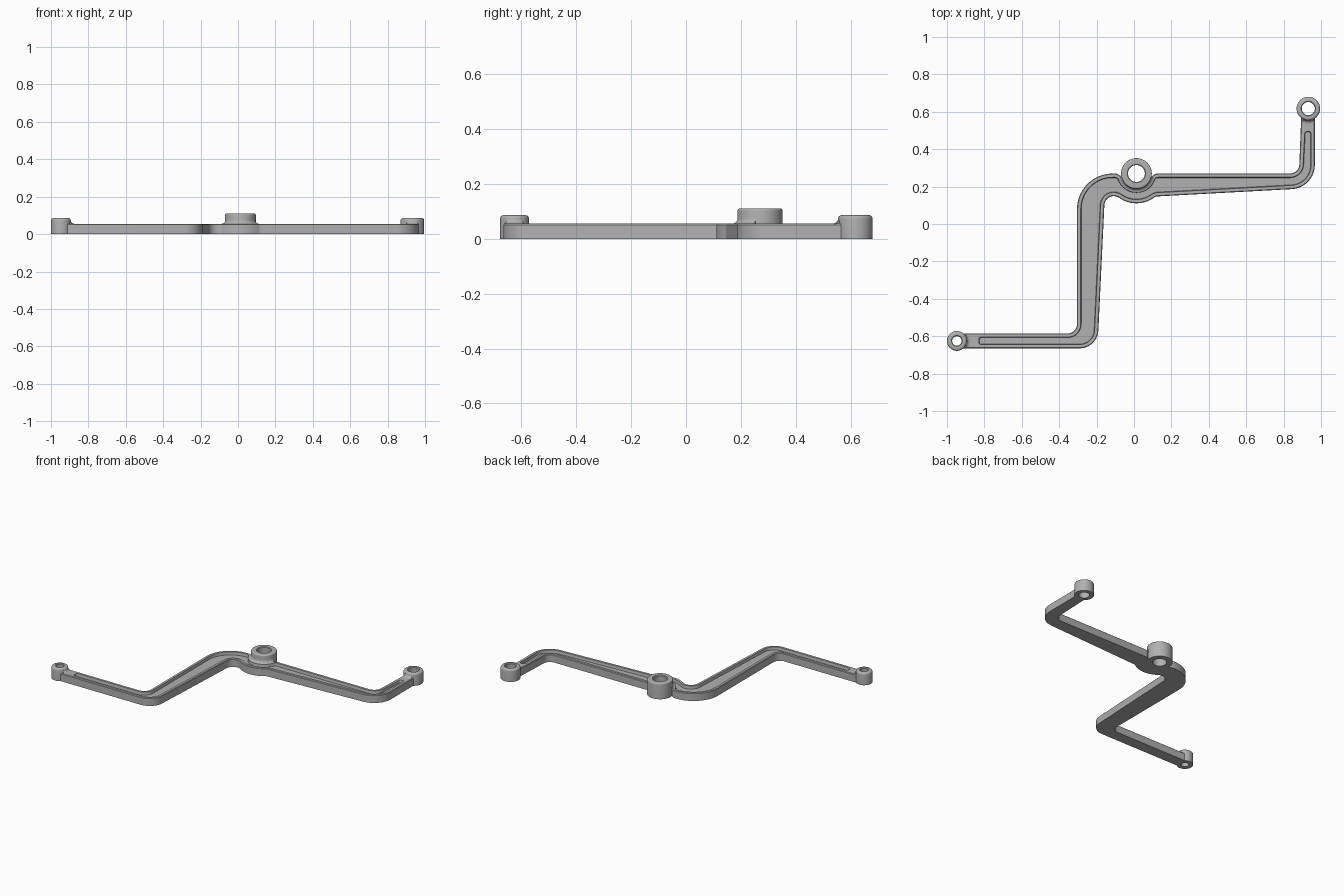
import bpy, bmesh
from math import sin, cos, tan, pi, radians, acos
from mathutils import Vector

cube = bpy.data.objects.get("Cube")
if cube:
    bpy.data.objects.remove(cube, do_unlink=True)

metal = bpy.data.materials.new("cast_grey")
metal.use_nodes = True
grey = (0.44, 0.44, 0.44, 1)
metal.diffuse_color = grey
metal.node_tree.nodes["Principled BSDF"].inputs["Base Color"].default_value = grey

HUB = Vector((0.013, 0.27))
TOP = 0.055


def finish(bm, name):
    bmesh.ops.recalc_face_normals(bm, faces=bm.faces)
    mesh = bpy.data.meshes.new(name)
    bm.to_mesh(mesh)
    bm.free()
    mesh.materials.append(metal)
    ob = bpy.data.objects.new(name, mesh)
    bpy.context.collection.objects.link(ob)
    bpy.ops.object.select_all(action='DESELECT')
    ob.select_set(True)
    bpy.context.view_layer.objects.active = ob
    bpy.ops.object.shade_smooth_by_angle(angle=radians(30))


def rounded(corners):
    """Polygon with a tangent arc at every (x, y, radius) corner."""
    pts, n = [], len(corners)
    for i, (x, y, r) in enumerate(corners):
        p = Vector((x, y))
        if r == 0:
            pts.append(p)
            continue
        a = (Vector(corners[i - 1][:2]) - p).normalized()
        b = (Vector(corners[(i + 1) % n][:2]) - p).normalized()
        half = acos(a.dot(b)) / 2
        centre = p + (a + b).normalized() * r / sin(half)
        start = p + a * r / tan(half) - centre
        turn = (pi - 2 * half) * (1 if a.x * b.y - a.y * b.x < 0 else -1)
        steps = max(4, int(abs(turn) / radians(8)))
        for k in range(steps + 1):
            t = turn * k / steps
            pts.append(centre + Vector((start.x * cos(t) - start.y * sin(t),
                                        start.x * sin(t) + start.y * cos(t))))
    return pts


def inset(pts, d):
    """Move a counter-clockwise loop inward with mitred joints."""
    out = []
    for i, p in enumerate(pts):
        e = (p - pts[i - 1]).normalized()
        f = (pts[(i + 1) % len(pts)] - p).normalized()
        n1, n2 = Vector((-e.y, e.x)), Vector((-f.y, f.x))
        out.append(p + (n1 + n2) * d / (1 + n1.dot(n2)))
    return out


def arm_outline(left_end, right_end, end_r):
    x, y = HUB
    return rounded([
        (left_end, -0.665, end_r), (-0.195, -0.665, 0.10),
        (-0.154, 0.192, 0.05), (x, 0.075, 0.16), (0.116, 0.147, 0.03),
        (0.967, 0.193, 0.13), (0.967, right_end, end_r),
        (0.894, right_end, end_r), (0.882, y, 0.05),
        (x + 0.09, y, 0.04), (x + 0.05, y - 0.08, 0.08),
        (x - 0.05, y - 0.08, 0.08), (x - 0.09, y, 0.04),
        (-0.305, y, 0.19), (-0.305, -0.585, 0.05), (left_end, -0.585, end_r)])


# Cranked arm with a shallow pocket inside a raised rim
bm = bmesh.new()


def ring(pts, z):
    return [bm.verts.new((p.x, p.y, z)) for p in pts]


def wall(a, b):
    n = len(a)
    for i in range(n):
        j = (i + 1) % n
        bm.faces.new((a[i], a[j], b[j], b[i]))


def loop_edges(loop):
    return [bm.edges.get((loop[i - 1], loop[i])) for i in range(len(loop))]


outer = arm_outline(-0.92, 0.575, 0)
pocket = inset(arm_outline(-0.85, 0.515, 0.033), 0.02)
bottom, shoulder = ring(outer, 0), ring(outer, TOP - 0.004)
rim = ring(inset(outer, 0.004), TOP)
lip, floor = ring(pocket, TOP), ring(inset(pocket, 0.003), TOP - 0.02)
wall(bottom, shoulder)
wall(shoulder, rim)
wall(lip, floor)
for loop in (bottom, floor):
    bmesh.ops.triangle_fill(bm, use_beauty=True, edges=loop_edges(loop))
bmesh.ops.triangle_fill(bm, use_beauty=True,
                        edges=loop_edges(rim) + loop_edges(lip))
finish(bm, "cranked_arm")


def lathe(name, centre, profile, start=0, sweep=360):
    """Turn a closed (radius, z) profile about a vertical axis."""
    bm = bmesh.new()
    full = sweep == 360
    steps = 48 if full else 24
    rows = []
    for k in range(steps if full else steps + 1):
        t = radians(start + sweep * k / steps)
        rows.append([bm.verts.new((centre[0] + r * cos(t),
                                   centre[1] + r * sin(t), z))
                     for r, z in profile])
    n = len(profile)
    for k in range(steps):
        a, b = rows[k], rows[(k + 1) % len(rows)]
        for i in range(n):
            j = (i + 1) % n
            bm.faces.new((a[i], a[j], b[j], b[i]))
    if not full:
        bm.faces.new(rows[0])
        bm.faces.new(rows[-1])
    finish(bm, name)


def boss(name, centre, r, hole, height, edge, facing, spread):
    # Drilled boss with a rounded top edge
    profile = [(hole, 0), (r, 0)]
    for k in range(6):
        t = pi / 2 * k / 5
        profile.append((r - edge + edge * cos(t), height - edge + edge * sin(t)))
    profile += [(hole + 0.004, height), (hole, height - 0.004)]
    lathe(name, centre, profile)
    # Concave fillet where the boss meets the arm
    f = 0.02
    fillet = [(r - 0.008, TOP - 0.003), (r + f, TOP - 0.003)]
    for k in range(7):
        t = pi / 2 * k / 6
        fillet.append((r + f - f * sin(t), TOP + f - f * cos(t)))
    fillet.append((r - 0.008, TOP + f))
    lathe(name + "_fillet", centre, fillet, facing - spread, 2 * spread)


boss("pivot_hub", HUB, 0.082, 0.045, 0.11, 0.007, 270, 78)
boss("right_end_boss", (-0.947, -0.625), 0.053, 0.025, 0.086, 0.013, 0, 31)
boss("left_end_boss", (0.932, 0.617), 0.063, 0.035, 0.086, 0.013, 270, 24)
